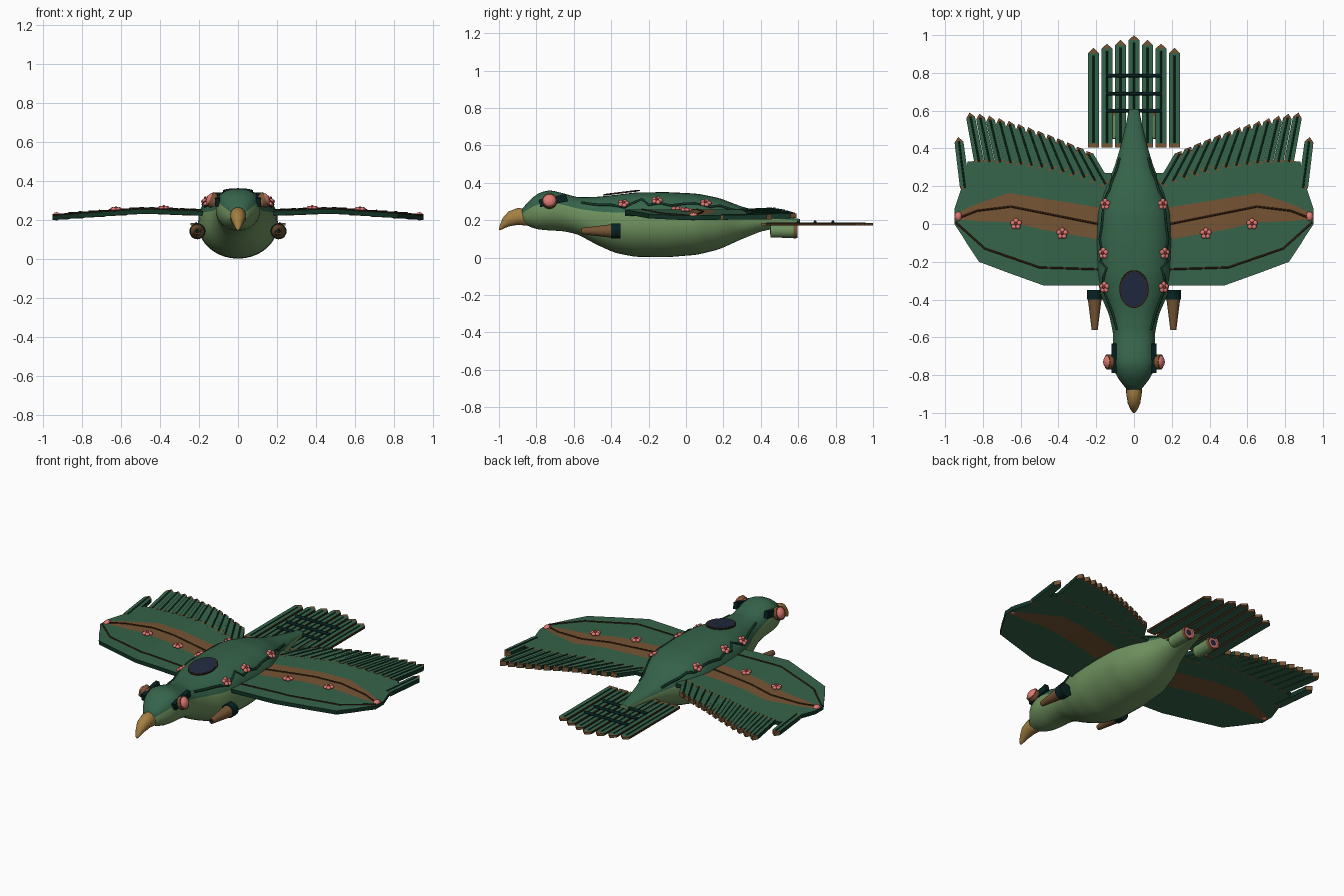
import bpy, bmesh, math
from mathutils import Vector, Matrix

if "Cube" in bpy.data.objects:
    bpy.data.objects.remove(bpy.data.objects["Cube"])

# colours (sRGB guesses turned to linear)
def mat(name, r, g, b):
    m = bpy.data.materials.new(name)
    m.diffuse_color = (r ** 2.2, g ** 2.2, b ** 2.2, 1)
    m.use_nodes = True
    m.node_tree.nodes["Principled BSDF"].inputs["Base Color"].default_value = m.diffuse_color
    return m
GREEN = mat("dark_green", .22, .39, .295)
LEAF = mat("leaf_green", .43, .565, .37)
BROWN = mat("brown", .46, .335, .215)
BARK = mat("dark_brown", .24, .155, .10)
GOLD = mat("gold", .64, .50, .27)
PINK = mat("pink", .87, .47, .45)
TEAL = mat("dark_teal", .06, .15, .15)
NAVY = mat("navy", .15, .18, .26)
VINE = mat("vine_green", .10, .22, .17)
ROSE = mat("rose_red", .58, .22, .2)

def finish(name, bm, mats, smooth=None, thick=0, mirror=False, rim=0):
    bmesh.ops.recalc_face_normals(bm, faces=bm.faces)
    if thick:  # flat sheets must all face up
        bm.normal_update()
        bmesh.ops.reverse_faces(bm, faces=[f for f in bm.faces if f.normal.z < 0])
    me = bpy.data.meshes.new(name)
    bm.to_mesh(me)
    bm.free()
    ob = bpy.data.objects.new(name, me)
    bpy.context.collection.objects.link(ob)
    for m in mats:
        me.materials.append(m)
    if thick:
        s = ob.modifiers.new("thickness", 'SOLIDIFY')
        s.thickness, s.offset, s.material_offset_rim = thick, 0, rim
    if mirror:
        ob.modifiers.new("mirror", 'MIRROR')
    if smooth:
        bpy.ops.object.select_all(action='DESELECT')
        ob.select_set(True)
        bpy.context.view_layer.objects.active = ob
        bpy.ops.object.shade_smooth_by_angle(angle=math.radians(smooth))
    return ob

def loft(name, rings, mats, rule=lambda i, c: 0, smooth=40, mirror=False):
    bm = bmesh.new()
    vs = [[bm.verts.new(p) for p in r] for r in rings]
    n = len(vs[0])
    for i in range(len(vs) - 1):
        for j in range(n):
            k = (j + 1) % n
            f = bm.faces.new((vs[i][j], vs[i][k], vs[i + 1][k], vs[i + 1][j]))
            f.material_index = rule(i, j)
    bm.faces.new(vs[0]).material_index = rule(0, 0)
    bm.faces.new(vs[-1]).material_index = rule(len(vs) - 1, 0)
    return finish(name, bm, mats, smooth, mirror=mirror)

def oval(x, y, z, rx, rz, n=20):
    return [(x + rx * math.cos(2 * math.pi * k / n), y, z + rz * math.sin(2 * math.pi * k / n)) for k in range(n)]

def tube(name, paths, r, m, mirror=True):
    cu = bpy.data.curves.new(name, 'CURVE')
    cu.dimensions, cu.bevel_depth, cu.bevel_resolution, cu.use_fill_caps = '3D', r, 1, True
    for s in ((1, -1) if mirror else (1,)):
        for p in paths:
            sp = cu.splines.new('POLY')
            sp.points.add(len(p) - 1)
            for q, c in zip(sp.points, p):
                q.co = (c[0] * s, c[1], c[2], 1)
    cu.materials.append(m)
    ob = bpy.data.objects.new(name, cu)
    bpy.context.collection.objects.link(ob)
    bpy.ops.object.select_all(action='DESELECT')
    ob.select_set(True)
    bpy.context.view_layer.objects.active = ob
    bpy.ops.object.convert(target='MESH')

def lerp(tab, x):
    for a, b in zip(tab, tab[1:]):
        if x <= b[0]:
            t = max(0, (x - a[0]) / (b[0] - a[0]))
            return [p + (q - p) * t for p, q in zip(a[1:], b[1:])]
    return list(tab[-1][1:])

# body: y, half width, bottom, top
SEC = [(-.88, .03, .19, .25), (-.84, .07, .165, .305), (-.79, .1, .15, .345), (-.73, .115, .145, .362),
       (-.66, .112, .142, .345), (-.58, .11, .125, .322), (-.48, .132, .07, .324), (-.38, .175, .025, .335),
       (-.27, .198, .004, .348), (-.1, .205, .002, .35), (.06, .2, .015, .342), (.18, .163, .045, .318),
       (.29, .108, .095, .275), (.4, .074, .14, .245), (.5, .048, .16, .225), (.61, .026, .175, .205)]
def section(y):
    return [sum(lerp(SEC, y + d)[i] for d in (-.015, 0, .015)) / 3 for i in range(3)]
def body_z(x, y):
    w, lo, hi = section(y)
    return (lo + hi) / 2 + (hi - lo) / 2 * (1 - min(.97, abs(x) / w) ** 2.5) ** .4
def body_ring(y, n=40):
    w, lo, hi = section(y)
    out = []
    for k in range(n):
        c, s = math.cos(2 * math.pi * k / n), math.sin(2 * math.pi * k / n)
        e = .8 if s > 0 else 1
        out.append((w * math.copysign(abs(c) ** e, c), y, (lo + hi) / 2 + (hi - lo) / 2 * math.copysign(abs(s) ** e, s)))
    return out
loft("body", [body_ring(-.88 + 1.49 * i / 50) for i in range(51)], [LEAF, GREEN],
     lambda i, j: 1 if 2 <= j <= 17 else 0, 60)

# beak
loft("beak", [oval(0, *r) for r in ((-.84, .215, .042, .045), (-.9, .22, .041, .045), (-.95, .206, .033, .04),
     (-.98, .182, .02, .03), (-.995, .16, .01, .014), (-1, .152, .003, .004))], [GOLD], smooth=60)

# domed eyes with rim and dark side strip
def paint(g, mi):
    for f in {f for v in g['verts'] for f in v.link_faces}:
        f.material_index = mi
def disc(bm, r, depth, M, mi, n=24):
    paint(bmesh.ops.create_cone(bm, cap_ends=True, segments=n, radius1=r, radius2=r, depth=depth, matrix=M), mi)
bm = bmesh.new()
R = Matrix.Translation((.132, -.73, .302)) @ Matrix.Rotation(math.radians(68), 4, 'Y')
disc(bm, .04, .024, R, 0)
paint(bmesh.ops.create_uvsphere(bm, u_segments=24, v_segments=12, radius=1,
                                matrix=R @ Matrix.Diagonal((.038, .038, .03, 1))), 1)
paint(bmesh.ops.create_cube(bm, size=1, matrix=Matrix.Translation((.106, -.71, .305)) @
      Matrix.Rotation(math.radians(12), 4, 'X') @ Matrix.Diagonal((.026, .15, .04, 1))), 2)
finish("eyes", bm, [BROWN, PINK, TEAL], 40, mirror=True)

# canopy plate
bm = bmesh.new()
C = Matrix.Translation((0, -.345, .347)) @ Matrix.Rotation(math.radians(7), 4, 'X')
disc(bm, 1, .006, C @ Matrix.Diagonal((.078, .1, 1, 1)), 0, 32)
disc(bm, 1, .009, C @ Matrix.Diagonal((.071, .092, 1, 1)), 1, 32)
finish("canopy", bm, [BARK, NAVY], 40)

# wings: station x, lead y, stripe low, stripe high, trail
WING = [(.12, -.325, -.095, .075, .27), (.2, -.325, -.08, .09, .27), (.48, -.325, -.03, .135, .32), (.66, -.26, .01, .165, .335),
        (.82, -.2, .015, .11, .335), (.88, -.11, .02, .085, .33), (.91, -.06, .022, .07, .2), (.95, 0, .025, .045, .08)]
def wing_z(x):
    return lerp([(.12, .232), (.48, .245), (.95, .212)], x)[0]
bm = bmesh.new()
rows = [[bm.verts.new((s[0], y, wing_z(s[0]))) for y in s[1:]] for s in WING]
for a, b in zip(rows, rows[1:]):
    for k in range(3):
        bm.faces.new((a[k], b[k], b[k + 1], a[k + 1])).material_index = k % 2
finish("wings", bm, [GREEN, BROWN, VINE, VINE], thick=.024, mirror=True, rim=2)

# feathers: green blade with brown base and brown pointed tip
def feather(bm, base, tip, w0, w1, foot):
    a, b = Vector(base), Vector(tip)
    d = (b - a).normalized()
    s = Vector((d.y, -d.x, 0))
    pts = [(a, w0), (a + d * foot, w0), (b - d * .027, w1)]
    vs = [(bm.verts.new(p - s * w / 2), bm.verts.new(p + s * w / 2)) for p, w in pts]
    for i in range(2):
        bm.faces.new((*vs[i], vs[i + 1][1], vs[i + 1][0])).material_index = 1 - i
    bm.faces.new((*vs[2], bm.verts.new(b))).material_index = 1

bm = bmesh.new()
quills = []
for i in range(14):
    t = i / 12
    x = .87 - .62 * t
    tip = (x, .59 - .205 * t ** 1.4, wing_z(x) + .006)
    bx = x - .05 - .05 * t
    base = (bx, .33 - .12 * t * t, wing_z(bx))
    if i == 13:
        base, tip = (.895, .19, .215), (.93, .46, .217)
    feather(bm, base, tip, .052, .047, .01)
    quills.append([Vector(base) + Vector((0, 0, .014)), Vector(base).lerp(Vector(tip), .92) + Vector((0, 0, .014))])
finish("wing_feathers", bm, [GREEN, BROWN, VINE, BROWN], thick=.026, mirror=True, rim=2)
tube("wing_quills", quills, .0048, VINE)

# tail fan with cross bars
bm = bmesh.new()
quills = []
for i in range(-3, 4):
    end = (1, .975, .955, .932)[abs(i)]
    feather(bm, (i * .0715, .405, .178), (i * .0715, end, .178), .058, .057, .02)
    quills.append([(i * .0715, .43, .185), (i * .0715, end - .04, .185)])
finish("tail_feathers", bm, [GREEN, BROWN, BARK, BROWN], thick=.014, rim=2)
tube("tail_quills", quills, .0042, VINE, False)
tube("tail_bars", [[(-.148, y, .19), (.148, y, .19)] for y in (.6, .69, .785)], .009, TEAL, False)

# wing veins and tip lamps
def vein(pts):
    out = []
    for (ax, ay), (bx, by) in zip(pts, pts[1:]):
        for k in range(7):
            x, y = ax + (bx - ax) * k / 6, ay + (by - ay) * k / 6
            out.append((x, y, wing_z(x) + .013))
    return out
tube("wing_veins", [vein([(.19, 0), (.65, .092), (.83, .07), (.92, .035)]),
                    vein([(.19, -.24), (.5, -.23), (.79, -.13), (.945, .01)])], .005, BARK)
bm = bmesh.new()
bmesh.ops.create_uvsphere(bm, u_segments=16, v_segments=10, radius=1,
                          matrix=Matrix.Translation((.93, .04, .219)) @ Matrix.Diagonal((.02, .026, .021, 1)))
finish("wing_tip_lamps", bm, [PINK], 60, mirror=True)

# vines along the back
path = []
for y, x in ((-.56, .09), (-.48, .11), (-.4, .14), (-.33, .172), (-.28, .16), (-.235, .145), (-.2, .175), (-.14, .17), (-.08, .18),
             (-.01, .17), (.05, .165), (.13, .155), (.18, .13), (.23, .115), (.29, .09), (.35, .075)):
    x = min(x, section(y)[0] * .9)
    path.append((x, y, body_z(x, y)))
tube("back_vines", [path], .0075, VINE)

# flowers on back and wings
bm = bmesh.new()
spots = [(x, y, body_z(x, y) + .008, 35) for x, y in ((.157, -.335), (.163, -.155), (.153, .105))]
spots += [(x, y, wing_z(x) + .021, 0) for x, y in ((.38, -.05), (.625, 0))]
for x, y, z, tilt in spots:
    F = Matrix.Translation((x, y, z)) @ Matrix.Rotation(math.radians(tilt), 4, 'Y')
    for k in range(6):
        a = 2 * math.pi * k / 5 + math.pi / 2
        off = (.018 * math.cos(a), .018 * math.sin(a), 0) if k < 5 else (0, 0, .005)
        s = .0135 if k < 5 else .008
        paint(bmesh.ops.create_uvsphere(bm, u_segments=10, v_segments=6, radius=1,
              matrix=F @ Matrix.Translation(off) @ Matrix.Diagonal((s, s, .01, 1))), k // 5)
finish("flowers", bm, [PINK, ROSE], 60, mirror=True)

# front pods: brown cone, dark collar
loft("front_pods", [oval(.208, y, .142, r, r) for y, r in ((-.54, .008), (-.56, .01), (-.56, .016), (-.4, .036), (-.4, .041), (-.35, .041))],
     [BROWN, TEAL], lambda i, j: 1 if i < 1 or i > 2 else 0, mirror=True)

# rear thrusters: green shell, brown ring, glowing throat
loft("rear_thrusters", [oval(.09, y, .143, r, r) for y, r in ((.45, .015), (.452, .036), (.575, .038), (.575, .041), (.595, .039),
     (.595, .036), (.59, .031), (.59, .019))], [LEAF, BROWN, PINK, NAVY], lambda i, j: (0, 0, 1, 1, 1, 2, 2, 3)[i], mirror=True)
